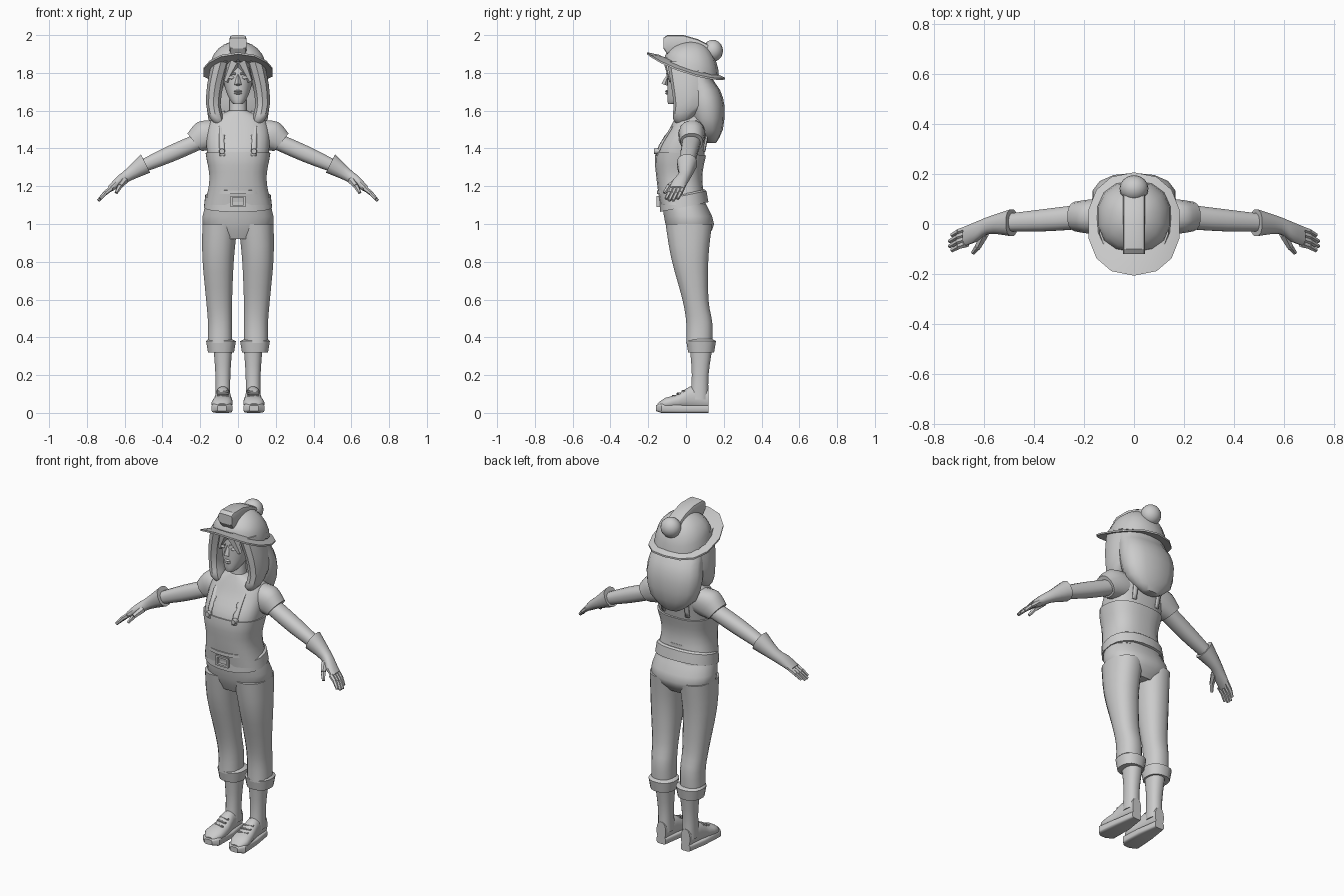
import bpy, bmesh, math
from mathutils import Vector

if "Cube" in bpy.data.objects:
    bpy.data.objects.remove(bpy.data.objects["Cube"], do_unlink=True)

GREY = (.6, .6, .6, 1)
grey = bpy.data.materials.new("plain_grey")
grey.use_nodes = True
grey.diffuse_color = GREY
grey.node_tree.nodes["Principled BSDF"].inputs["Base Color"].default_value = GREY


def finish(name, bm, mirror=False, angle=40):
    """Turn a bmesh into a shaded object, optionally mirrored across x."""
    bmesh.ops.recalc_face_normals(bm, faces=bm.faces[:])
    mesh = bpy.data.meshes.new(name)
    bm.to_mesh(mesh)
    bm.free()
    mesh.materials.append(grey)
    obj = bpy.data.objects.new(name, mesh)
    bpy.context.collection.objects.link(obj)
    bpy.ops.object.select_all(action="DESELECT")
    obj.select_set(True)
    bpy.context.view_layer.objects.active = obj
    bpy.ops.object.shade_smooth_by_angle(angle=math.radians(angle))
    if mirror:
        obj.modifiers.new("mirror", "MIRROR")
    return obj


def smooth(rows, steps=3):
    """Add rows in between the given ones along a flowing curve."""
    rows = [Vector(row) for row in rows]
    padded = [rows[0]] + rows + [rows[-1]]
    dense = []
    for before, start, end, after in zip(padded, padded[1:], padded[2:], padded[3:]):
        for k in range(steps):
            t = k / steps
            lean_in, lean_out = (end - before) / 2, (after - start) / 2
            blend = t * t * (3 - 2 * t)
            dense.append(start.lerp(end, blend) + lean_in * t * (1 - t) ** 2 - lean_out * t * t * (1 - t))
    return dense + [rows[-1]]


def loft(name, rows, axis="z", sides=16, power=2.3, skew=0, mirror=False, angle=40, warp=None):
    """Skin rounded rings; each row is (station, a_min, a_max, b_min, b_max)."""
    bm = bmesh.new()
    rings = []
    for station, a_min, a_max, b_min, b_max in rows:
        ring = []
        for i in range(sides):
            turn = math.tau * (i + .5) / sides
            c, s = math.cos(turn), math.sin(turn)
            a = (a_min + a_max) / 2 + (a_max - a_min) / 2 * math.copysign(abs(c) ** (2 / power), c)
            lift = (b_max - b_min) / 2 * math.copysign(abs(s) ** (2 / power), s)
            b, along = (b_min + b_max) / 2 + lift, station + skew * lift
            place = {"x": (along, a, b), "y": (a, along, b), "z": (a, b, along)}[axis]
            ring.append(bm.verts.new(place))
        rings.append(ring)
    for low, high in zip(rings, rings[1:]):
        for i in range(sides):
            j = (i + 1) % sides
            bm.faces.new((low[i], low[j], high[j], high[i]))
    bm.faces.new(rings[0])
    bm.faces.new(rings[-1])
    if warp:
        for v in bm.verts:
            v.co.z += warp(v.co)
    return finish(name, bm, mirror, angle)


def centred(rows):
    """Expand (z, half_width, front, back) rows to symmetric loft rows."""
    return [(z, -half, half, front, back) for z, half, front, back in rows]


def rod(name, start, end, start_radius, end_radius, sides=6, mirror=True):
    start, end = Vector(start), Vector(end)
    bm = bmesh.new()
    bmesh.ops.create_cone(bm, cap_ends=True, segments=sides, radius1=start_radius, radius2=end_radius,
                          depth=(end - start).length)
    spin = (end - start).to_track_quat("Z", "Y").to_matrix()
    for v in bm.verts:
        v.co = spin @ v.co + (start + end) / 2
    return finish(name, bm, mirror)


def box(name, centre, size):
    bm = bmesh.new()
    bmesh.ops.create_cube(bm, size=1)
    for v in bm.verts:
        v.co = Vector(centre) + v.co * Vector(size)
    return finish(name, bm)


def ball(name, centre, size, mirror=False):
    bm = bmesh.new()
    bmesh.ops.create_uvsphere(bm, u_segments=16, v_segments=10, radius=1)
    for v in bm.verts:
        v.co = Vector(centre) + v.co * Vector(size)
    return finish(name, bm, mirror)


# Trousers, rolled cuffs and shins
loft("trouser_leg", smooth([(.37, .03, .16, 0, .14), (.48, .03, .16, 0, .14), (.6, .03, .17, -.02, .12),
                            (.82, .02, .19, -.08, .12), (1, 0, .19, -.11, .14)]), mirror=True)
loft("trouser_seat", smooth(centred([(.92, .12, -.08, .1), (1, .19, -.11, .15), (1.12, .17, -.13, .1)])), sides=20)
loft("trouser_cuff", [(.32, .02, .16, .01, .15), (.38, .01, .17, 0, .16), (.39, .03, .16, .01, .14)],
     mirror=True, angle=30)
loft("shin", smooth([(.07, .04, .12, .02, .12), (.2, .04, .12, .03, .12), (.34, .03, .13, .02, .14)]), mirror=True)

# Shoes with soles and laces
loft("shoe_sole", [(-.16, .06, .11, .01, .04), (-.13, .03, .14, 0, .05), (0, .03, .13, 0, .04),
                   (.12, .05, .11, 0, .04)], axis="y", power=5, mirror=True)
loft("shoe_upper", smooth([(-.15, .06, .11, .02, .05), (-.11, .03, .14, .02, .08), (-.04, .03, .13, .02, .1),
                           (.02, .04, .12, .02, .14), (.12, .05, .11, .02, .13)], 2), axis="y", mirror=True)
for k in range(3):
    y, z = -.07 + .025 * k, .09 + .012 * k
    rod("shoe_lace", (.05, y, z), (.11, y + .01, z), .006, .006)

# Torso, with the overalls bib grown from its lower half
torso_rows = smooth(centred([(1.1, .17, -.13, .1), (1.24, .145, -.15, .08), (1.38, .165, -.155, .1),
                             (1.5, .165, -.09, .12), (1.56, .13, -.06, .11), (1.6, .05, -.04, .07)]), 4)
torso = loft("torso", torso_rows, sides=24, power=2.6, angle=60)
skin = Vector((0, -1, 1, -1, 1)) * .007
loft("overalls_bib", [row + skin for row in torso_rows if row[0] < 1.4], sides=24, power=2.6,
     warp=lambda p: min(0, -p.y - .1) * max(0, p.z - 1.3))

# Belt, waist seam and buckle
loft("waist_seam", centred([(z, .155, -.156, .092) for z in (1.17, 1.19)]), sides=20, skew=.1)
loft("belt", centred([(1.09, .182, -.14, .12), (1.15, .175, -.14, .11), (1.16, .16, -.13, .1)]),
     sides=20, skew=.2, angle=30)
for side in (-1, 1):
    box("buckle_side", (.035 * side, -.145, 1.12), (.012, .02, .056))
    box("buckle_bar", (0, -.145, 1.12 + .024 * side), (.08, .02, .01))

# Straps that hug the torso
bm = bmesh.new()
path = [(-.16, 1.36), (-.15, 1.39), (-.11, 1.46), (-.06, 1.53), (0, 1.6), (.09, 1.57), (.13, 1.48), (.12, 1.38)]
edges = [[bm.verts.new((x, y, z)) for x in (.07, .1)] for y, z in path]
for a, b in zip(edges, edges[1:]):
    bm.faces.new((a[0], a[1], b[1], b[0]))
bmesh.ops.subdivide_edges(bm, edges=bm.edges[:], cuts=2, use_grid_fill=True)
strap = finish("shoulder_strap", bm)
wrap = strap.modifiers.new("wrap", "SHRINKWRAP")
wrap.target, wrap.offset = torso, .008
strap.modifiers.new("thick", "SOLIDIFY").thickness = .01
strap.modifiers.new("mirror", "MIRROR")
rod("strap_button", (.085, -.14, 1.385), (.085, -.17, 1.385), .016, .014, sides=10)

# Sleeves, arms and gloves
loft("sleeve", smooth([(.09, -.03, .1, 1.42, 1.55), (.16, -.04, .1, 1.4, 1.54), (.23, -.03, .09, 1.385, 1.48)]),
     axis="x", skew=.8, mirror=True)
loft("arm", smooth([(.2, -.02, .08, 1.4, 1.48), (.36, -.03, .06, 1.33, 1.41), (.52, -.03, .04, 1.27, 1.33)]),
     axis="x", skew=.45, mirror=True)
loft("glove", smooth([(.49, -.05, .06, 1.27, 1.37), (.58, -.04, .03, 1.23, 1.29), (.63, -.07, .01, 1.2, 1.25),
                      (.68, -.09, -.01, 1.17, 1.2)]), axis="x", sides=12, skew=.5, mirror=True)
for k in range(4):
    reach = .063 + .01 * (k in (1, 2))
    knuckle = Vector((.67, -.02 - .02 * k, 1.19))
    middle = knuckle + Vector((.5, -.15, -.4)) * reach
    tip = middle + Vector((.45, -.25, -.5)) * reach
    rod("finger_base", knuckle, middle, .014, .012)
    rod("finger_tip", middle, tip, .012, .009)
thumb_joint = (.625, -.09, 1.2)
rod("thumb_base", (.6, -.04, 1.23), thumb_joint, .02, .014)
rod("thumb_tip", thumb_joint, (.645, -.115, 1.165), .014, .009)

# Neck, head and face
loft("neck", centred([(1.53, .06, -.05, .06), (1.58, .045, -.04, .05), (1.7, .045, -.04, .05)]))
loft("head", smooth(centred([(1.635, .025, -.095, -.03), (1.66, .045, -.1, .02), (1.72, .07, -.1, .09),
                             (1.8, .08, -.1, .11), (1.88, .075, -.09, .11)]), 2), angle=60)
rod("nose", (0, -.094, 1.79), (0, -.113, 1.737), .006, .019, sides=4, mirror=False)
for z, name in ((1.703, "upper_lip"), (1.692, "lower_lip")):
    ball(name, (0, -.1, z), (.02, .01, .006))
ball("eye", (.034, -.09, 1.775), (.017, .01, .009), mirror=True)
rod("brow", (.014, -.1, 1.795), (.056, -.083, 1.8), .006, .004)

# Hair: back mass, side locks and fringe
loft("back_hair", smooth(centred([(1.43, .05, .11, .16), (1.5, .14, .05, .195), (1.62, .17, .01, .205),
                                  (1.71, .16, 0, .18), (1.77, .15, -.02, .14), (1.86, .13, -.03, .13)]), 2),
     sides=14, angle=50)
loft("side_lock", smooth([(1.52, .08, .11, -.04, 0), (1.56, .075, .15, -.07, .03), (1.63, .09, .17, -.065, .08),
                          (1.74, .075, .165, -.08, .09), (1.86, .04, .14, -.1, .09)], 2), sides=10, mirror=True)
rod("fringe", (.065, -.075, 1.755), (.015, -.085, 1.86), .014, .035)

# Hat: drooping brim, domed crown, crest and pompom
loft("hat_brim", centred([(z, .12 + flare, -.14 - flare, .14 + flare)
                          for z, flare in ((1.85, 0), (1.842, .067), (1.832, .067), (1.835, 0))]),
     sides=14, angle=30, warp=lambda p: -.325 * p.y - p.x ** 2)
arcs = [math.radians(15 * k) for k in range(6)]
loft("hat_crown", centred([(1.83 + .14 * math.sin(a), .15 * math.cos(a), .03 - .145 * math.cos(a),
                            .03 + .145 * math.cos(a)) for a in arcs]),
     sides=14, warp=lambda p: -.3 * p.y * max(0, min(1, (1.97 - p.z) * 8)))
loft("hat_crest", [(y, -.045, .045, low, high) for y, low, high in
                   ((-.12, 1.93, 1.985), (-.1, 1.9, 2), (-.01, 1.9, 2), (.06, 1.88, 1.98), (.13, 1.86, 1.945))],
     axis="y", sides=12, power=6, angle=30)
ball("hat_pompom", (0, .142, 1.917), (.058, .054, .058))
